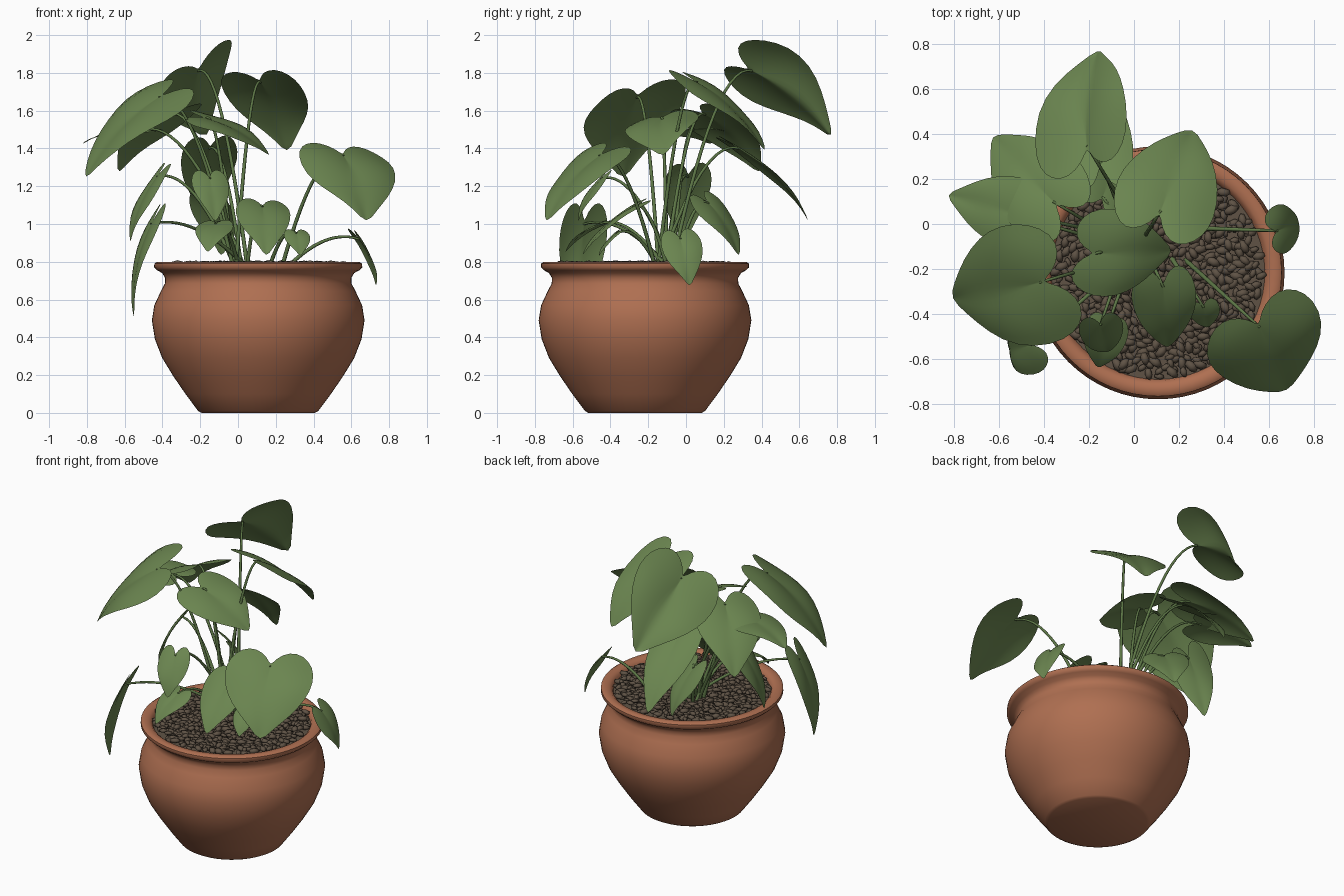
import bpy, bmesh, math, random
from mathutils import Vector, Matrix, Quaternion

if "Cube" in bpy.data.objects:
    bpy.data.objects.remove(bpy.data.objects["Cube"])

random.seed(4)
CX, CY = 0.107, -0.217   # pot axis


def material(name, rgb):
    m = bpy.data.materials.new(name)
    m.diffuse_color = (*rgb, 1)
    m.use_nodes = True
    m.node_tree.nodes["Principled BSDF"].inputs["Base Color"].default_value = m.diffuse_color
    return m


TERRACOTTA = material("terracotta", (0.43, 0.160, 0.083))
STONE = material("brown_stone", (0.115, 0.086, 0.060))
LEAF = material("leaf_green", (0.146, 0.235, 0.080))
STEM = material("stem_green", (0.110, 0.185, 0.062))


def add_object(name, bm, mat, smooth=True):
    me = bpy.data.meshes.new(name)
    bm.to_mesh(me)
    bm.free()
    me.materials.append(mat)
    me.polygons.foreach_set("use_smooth", [smooth] * len(me.polygons))
    ob = bpy.data.objects.new(name, me)
    bpy.context.collection.objects.link(ob)
    return ob


def lathe(name, profile, mat, steps=64):
    bm = bmesh.new()
    vs = [bm.verts.new((r, 0, z)) for r, z in profile]
    es = [bm.edges.new(p) for p in zip(vs, vs[1:])]
    bmesh.ops.spin(bm, geom=vs + es, axis=(0, 0, 1), cent=(0, 0, 0),
                   angle=2 * math.pi, steps=steps)
    bmesh.ops.remove_doubles(bm, verts=bm.verts, dist=1e-4)
    bmesh.ops.recalc_face_normals(bm, faces=bm.faces)
    bmesh.ops.translate(bm, verts=bm.verts, vec=(CX, CY, 0))
    return add_object(name, bm, mat)


# Pot with rolled rim, and the soil under the stones
pot = lathe("pot", [(0, 0), (0.30, 0), (0.318, 0.01), (0.385, 0.10), (0.45, 0.195),
                    (0.508, 0.29), (0.547, 0.39), (0.563, 0.49), (0.55, 0.57),
                    (0.515, 0.645), (0.494, 0.685), (0.493, 0.715), (0.508, 0.74),
                    (0.535, 0.755), (0.551, 0.77), (0.550, 0.79), (0.535, 0.8),
                    (0.50, 0.797), (0.48, 0.78), (0.47, 0.74), (0.46, 0.68)], TERRACOTTA)
bpy.context.view_layer.objects.active = pot
pot.select_set(True)
bpy.ops.object.shade_smooth_by_angle(angle=math.radians(50))
lathe("soil", [(0, 0.765), (0.475, 0.765)], STONE)

# Pebbles scattered over the soil
bm = bmesh.new()
N = 560
for i in range(N):
    r = 0.462 * math.sqrt((i + 0.5) / N)
    a = i * 2.39996 + random.uniform(-0.02, 0.02) / (r + 0.05)
    pos = Vector((CX + r * math.cos(a), CY + r * math.sin(a), 0.776 + random.uniform(0, 0.016)))
    k = random.uniform(0.8, 1.25)
    rot = Matrix.Rotation(random.uniform(0, 6.28), 4, 'Z') @ Matrix.Rotation(random.uniform(-0.5, 0.5), 4, 'X')
    mat = Matrix.Translation(pos) @ rot @ Matrix.Diagonal((0.030 * k, 0.018 * k, 0.014 * k, 1))
    bmesh.ops.create_icosphere(bm, subdivisions=1, radius=1, matrix=mat)
add_object("pebbles", bm, STONE)

# Half outline of a heart leaf: along the midrib, across it
HEART = [(0, 0), (-0.14, 0.10), (-0.25, 0.38), (-0.23, 0.68), (-0.08, 0.94),
         (0.15, 1.03), (0.42, 0.90), (0.66, 0.60), (0.86, 0.25), (1.04, 0)]


def leaf(name, base, tip, half_width, roll=0, fold=0.10, root=(0.02, -0.10)):
    """Heart leaf from stem joint to tip; positive roll lifts its right side."""
    base, tip = Vector(base), Vector(tip)
    axis = tip - base
    length = axis.length
    side = axis.cross(Vector((0, 0, 1))).normalized()
    side = Quaternion(axis.normalized(), -math.radians(roll)) @ side
    normal = side.cross(axis).normalized()
    phase = random.uniform(0, 6.28)
    bm = bmesh.new()
    steps = 5
    for sgn in (-1, 1):
        rows = []
        for k, (u, v) in enumerate(HEART):
            mid = 1.04 * k / (len(HEART) - 1)
            row = []
            for j in range(steps + 1):
                t = j / steps
                uu, vv = mid + (u - mid) * t, v * t
                # arch along the midrib, fold and curl across, gentle ripple
                h = 0.30 * length * uu * (1 - uu) + half_width * (2 * fold * vv - 0.28 * vv * vv)
                h += 0.07 * half_width * vv * math.sin(6 * uu + phase + sgn)
                row.append(bm.verts.new(base + axis * uu + side * (sgn * vv * half_width) + normal * h))
            rows.append(row)
        for r0, r1 in zip(rows, rows[1:]):
            for j in range(steps):
                f = (r0[j], r0[j + 1], r1[j + 1], r1[j])
                bm.faces.new(f if sgn < 0 else f[::-1])
    bmesh.ops.remove_doubles(bm, verts=bm.verts, dist=1e-4)
    bmesh.ops.recalc_face_normals(bm, faces=bm.faces)
    ob = add_object(name + "_leaf", bm, LEAF)
    ob.modifiers.new("smooth", 'SUBSURF').levels = 1
    ob.modifiers["smooth"].render_levels = 1

    # Arching stem from the soil to the leaf joint
    p0 = Vector((root[0] + random.uniform(-0.05, 0.05), root[1] + random.uniform(-0.05, 0.05), 0.76))
    p1 = p0.lerp(base, 0.55)
    p1.z = base.z + 0.06
    cu = bpy.data.curves.new(name + "_stem", 'CURVE')
    cu.dimensions = '3D'
    cu.bevel_depth = 0.0095
    cu.bevel_resolution = 2
    cu.use_fill_caps = True
    sp = cu.splines.new('POLY')
    sp.points.add(14)
    for i, pt in enumerate(sp.points):
        t = i / 14
        pt.co = (*(p0 * (1 - t) ** 2 + p1 * (2 * t * (1 - t)) + base * t * t), 1)
        pt.radius = 1.15 - 0.5 * t
    sp.use_smooth = True
    cu.materials.append(STEM)
    bpy.context.collection.objects.link(bpy.data.objects.new(name + "_stem", cu))


# Tall leaves
leaf("back_top", (-0.21, 0.35, 1.81), (-0.16, 0.77, 1.46), 0.265, 42, 0.22)
leaf("back_right", (0.12, 0.06, 1.75), (0.26, 0.42, 1.38), 0.23, 2)
leaf("back_left", (-0.36, 0.10, 1.58), (-0.63, 0.39, 1.27), 0.21, 8)
leaf("large_left", (-0.42, -0.26, 1.67), (-0.81, -0.33, 1.24), 0.29, 15)
leaf("far_left", (-0.50, 0.04, 1.50), (-0.83, 0.13, 1.42), 0.16, 5)
leaf("centre_top", (-0.17, -0.13, 1.56), (0.17, -0.12, 1.36), 0.20, -14)
leaf("back_middle", (-0.15, 0.28, 1.40), (-0.17, 0.65, 1.01), 0.15, 5)

# Hanging and lower leaves
leaf("large_right", (0.56, -0.46, 1.36), (0.68, -0.74, 1.01), 0.27, 4, root=(0.2, -0.17))
leaf("right_rim", (0.64, -0.03, 0.92), (0.73, 0.02, 0.67), 0.11, -16, root=(0.25, -0.05))
leaf("left_middle", (-0.43, 0.01, 1.25), (-0.57, -0.01, 0.90), 0.13, 8)
leaf("left_hanging", (-0.46, -0.54, 1.00), (-0.55, -0.56, 0.50), 0.13, 0)
leaf("front_middle", (-0.15, -0.45, 1.24), (-0.12, -0.57, 1.01), 0.10, 0)
leaf("front_centre", (0.13, -0.28, 1.09), (0.15, -0.55, 0.83), 0.145, 3)
leaf("front_small", (-0.12, -0.46, 1.00), (-0.16, -0.64, 0.85), 0.10, 0)
leaf("front_right_small", (0.31, -0.37, 0.95), (0.33, -0.46, 0.83), 0.07, 0, root=(0.15, -0.15))
leaf("back_low", (-0.14, 0.12, 1.11), (-0.09, 0.28, 0.83), 0.14, -15)
